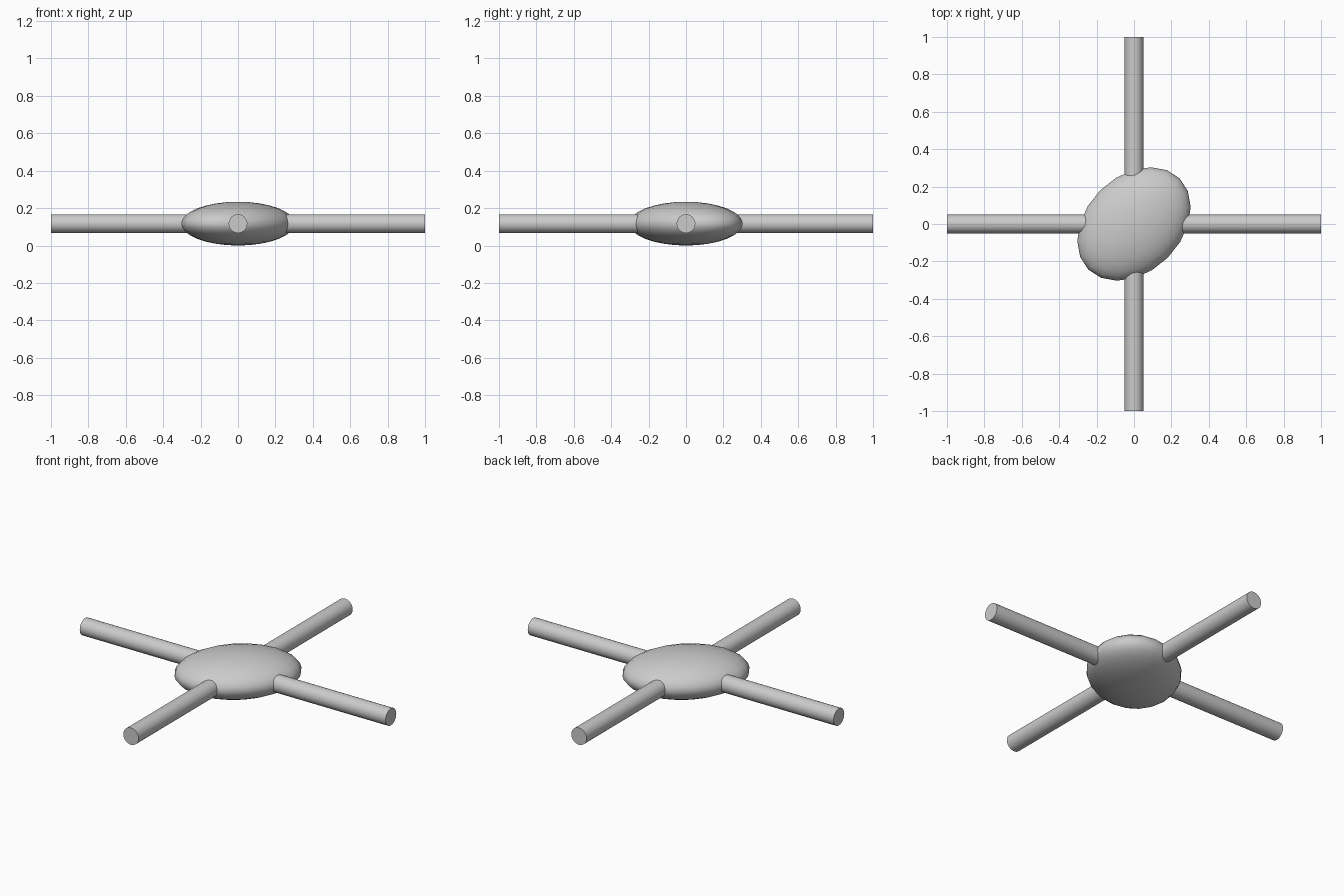
import bpy
from math import pi

if "Cube" in bpy.data.objects:
    bpy.data.objects.remove(bpy.data.objects["Cube"])

Z = 0.117  # height of the shared centre plane

# Flattened ellipsoid hub, turned 45 degrees to the rods
bpy.ops.mesh.primitive_uv_sphere_add(segments=20, ring_count=16, radius=1, location=(0, 0, Z), rotation=(0, 0, pi / 4))
hub = bpy.context.object
hub.name = "hub"
hub.scale = (0.345, 0.255, Z)
bpy.ops.object.transform_apply(location=False, rotation=True, scale=True)
bpy.ops.object.shade_smooth()


# Crossed round rods running through the hub
def rod(name, rotation):
    bpy.ops.mesh.primitive_cylinder_add(vertices=32, radius=0.05, depth=2, location=(0, 0, Z), rotation=rotation)
    bpy.context.object.name = name
    bpy.ops.object.shade_smooth_by_angle()


rod("side_to_side_rod", (0, pi / 2, 0))
rod("front_to_back_rod", (pi / 2, 0, 0))
